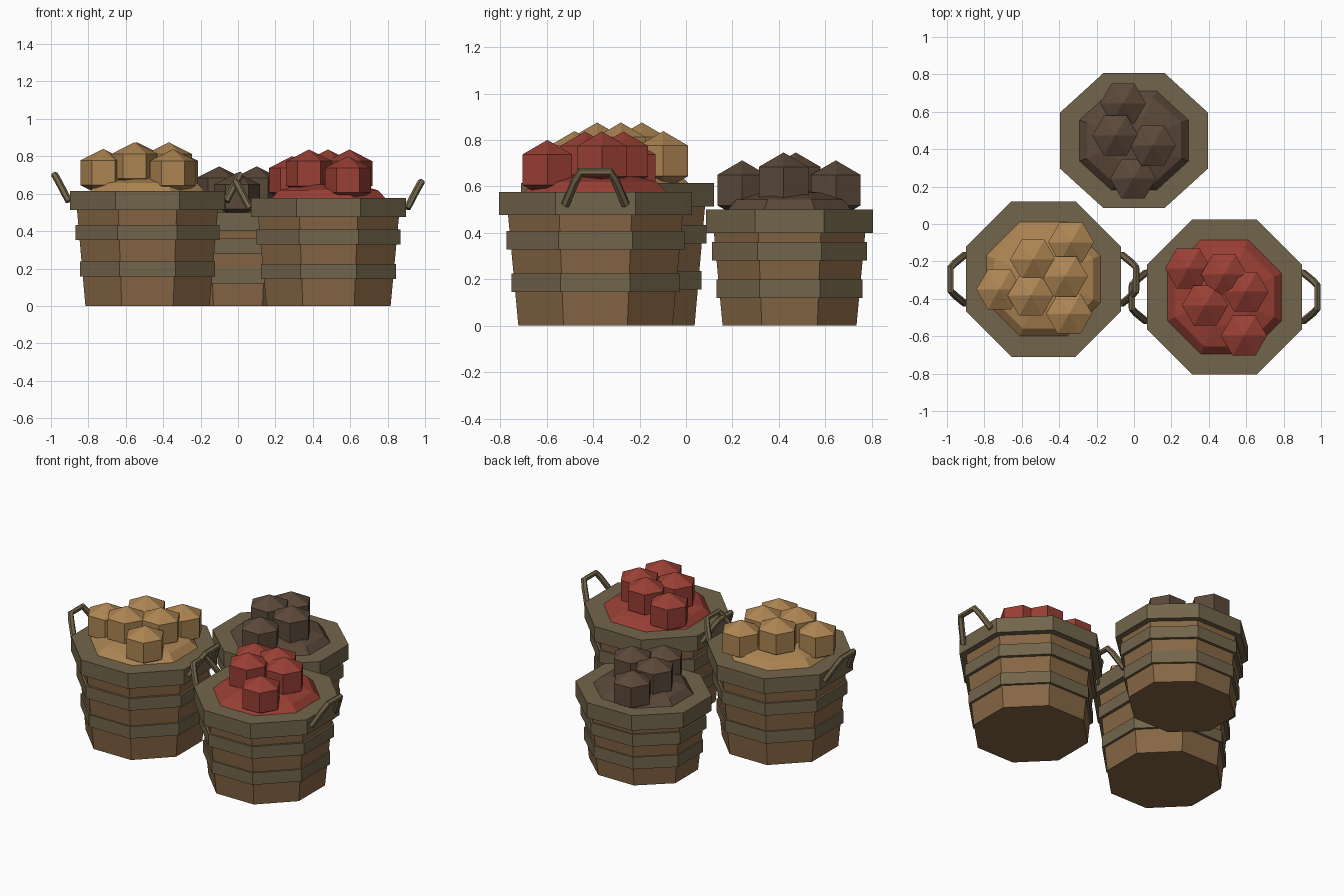
import bpy, bmesh
from math import sin, cos, pi, radians

if "Cube" in bpy.data.objects:
    bpy.data.objects.remove(bpy.data.objects["Cube"])

OCT = 1 / cos(pi / 8)   # flat-to-flat half width -> corner radius


def material(name, rgb):
    m = bpy.data.materials.new(name)
    m.diffuse_color = (*rgb, 1)
    m.use_nodes = True
    m.node_tree.nodes["Principled BSDF"].inputs["Base Color"].default_value = m.diffuse_color
    return m


wood = material("wood", (0.24, 0.135, 0.06))
trim = material("trim", (0.17, 0.13, 0.07))


def lathe(name, profile, sides, turn, loc, mat, sy=1.0):
    """Low-poly turned solid from (radius, z) points, bottom to top."""
    bm = bmesh.new()
    rings = []
    for r, z in profile:
        count = 1 if r == 0 else sides
        rings.append([bm.verts.new((r * cos(turn + 2 * pi * i / sides),
                                    sy * r * sin(turn + 2 * pi * i / sides), z))
                      for i in range(count)])
    for a, b in zip(rings, rings[1:]):
        for i in range(sides):
            j = (i + 1) % sides
            if len(a) == 1:
                bm.faces.new((a[0], b[j], b[i]))
            elif len(b) == 1:
                bm.faces.new((a[i], a[j], b[0]))
            else:
                bm.faces.new((a[i], a[j], b[j], b[i]))
    if len(rings[0]) > 1:
        bm.faces.new(rings[0][::-1])
    if len(rings[-1]) > 1:
        bm.faces.new(rings[-1])
    me = bpy.data.meshes.new(name)
    bm.to_mesh(me)
    bm.free()
    me.materials.append(mat)
    ob = bpy.data.objects.new(name, me)
    ob.location = loc
    bpy.context.collection.objects.link(ob)
    return ob


def handle(name, cx, cy, h, side):
    """Bent bar leaning outward from the rim."""
    half = [(0.42, 0.130, -0.055), (0.475, 0.085, 0.05), (0.496, 0.062, 0.087)]
    pts = half + [(x, -y, z) for x, y, z in reversed(half)]
    cu = bpy.data.curves.new(name, 'CURVE')
    cu.dimensions = '3D'
    cu.bevel_depth = 0.019
    cu.bevel_resolution = 1
    cu.use_fill_caps = True
    sp = cu.splines.new('POLY')
    sp.points.add(len(pts) - 1)
    for p, (x, y, z) in zip(sp.points, pts):
        p.co = (cx + side * x, cy + y, h + z, 1)
    sp.use_smooth = False
    cu.materials.append(trim)
    bpy.context.collection.objects.link(bpy.data.objects.new(name, cu))


def basket(name, cx, cy, h, w, sy, mat, fruit, handles):
    R = w * OCT
    loc = (cx, cy, 0)

    def octagon(part, profile, m):
        lathe(f"{name}_{part}", [(r * R, z) for r, z in profile], 8, pi / 8, loc, m, sy)

    # tapered body, two hoops and the rim
    octagon("body", [(0.80, 0), (0.925, h - 0.02)], wood)
    for part, k, r in (("lower_hoop", 0.32, 0.872), ("upper_hoop", 0.64, 0.925)):
        octagon(part, [(r, k * h - 0.04), (r, k * h + 0.04)], trim)
    octagon("rim", [(1, h - 0.1), (1, h)], trim)
    # domed heap of produce
    dome = [(0.735 * cos(radians(a)), h + 0.085 * sin(radians(a))) for a in (0, 30, 60)]
    octagon("heap", dome + [(0, h + 0.085)], mat)
    # six-sided fruit
    for i, (x, y, top) in enumerate(fruit):
        lathe(f"{name}_fruit_{i + 1}",
              [(0, -0.128), (0.123, -0.066), (0.123, 0.066), (0, 0.128)],
              6, 0, (x, y, top - 0.128), mat)
    if handles:
        handle(f"{name}_handle_left", cx, cy, h, -1)
        handle(f"{name}_handle_right", cx, cy, h, 1)


basket("yellow_basket", -0.484, -0.295, 0.614, 0.415, 1,
       material("yellow_produce", (0.42, 0.235, 0.085)),
       [(-0.72, -0.35, 0.84), (-0.54, -0.19, 0.875), (-0.337, -0.098, 0.838),
        (-0.37, -0.28, 0.875), (-0.553, -0.383, 0.875), (-0.347, -0.48, 0.838)], True)
basket("red_basket", 0.484, -0.39, 0.576, 0.415, 1,
       material("red_produce", (0.32, 0.05, 0.035)),
       [(0.289, -0.237, 0.80), (0.481, -0.27, 0.836), (0.596, -0.362, 0.836),
        (0.38, -0.435, 0.836), (0.588, -0.597, 0.80)], True)
basket("brown_basket", 0, 0.446, 0.50, 0.396, 0.91,
       material("brown_produce", (0.105, 0.065, 0.042)),
       [(-0.059, 0.645, 0.712), (-0.10, 0.473, 0.746), (0.10, 0.42, 0.746),
        (-0.005, 0.242, 0.712)], False)
